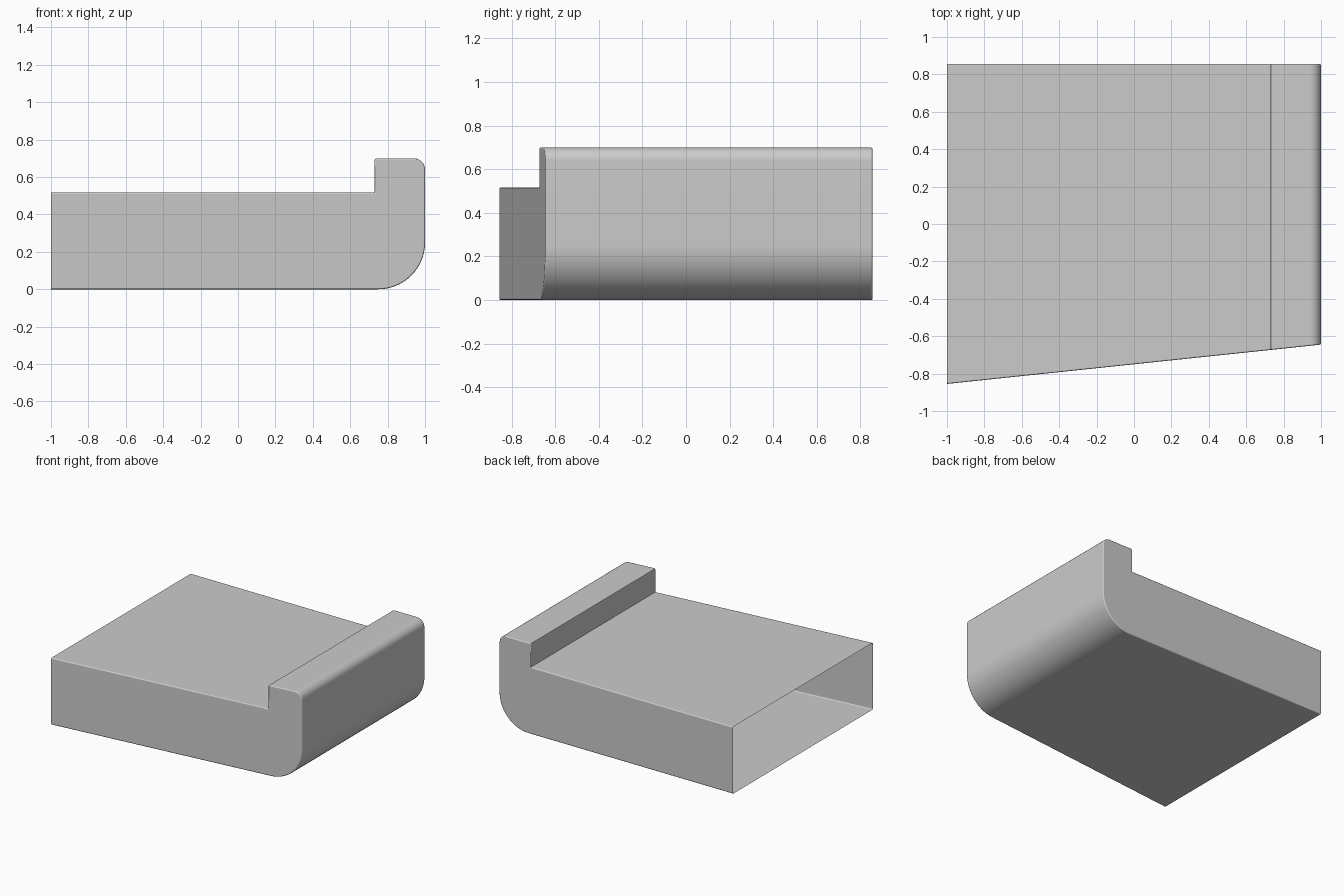
import bpy, bmesh, math

if "Cube" in bpy.data.objects:
    bpy.data.objects.remove(bpy.data.objects["Cube"])


def arc(cx, cz, r, a0, a1, n):
    """Points of a rounded corner in the xz plane."""
    return [(cx + r * math.cos(math.radians(a0 + (a1 - a0) * i / n)),
             cz + r * math.sin(math.radians(a0 + (a1 - a0) * i / n)))
            for i in range(n + 1)]


def front_y(x):
    """Tapered front side."""
    return -0.855 + 0.105 * (x + 1)


# Side profile: flat floor, big rounded toe, raised lip, flat top
profile = [(-1, 0)]
profile += arc(0.75, 0.25, 0.25, -90, 0, 14)
profile += arc(0.94, 0.64, 0.06, 0, 90, 6)
profile += arc(0.74, 0.69, 0.01, 90, 180, 2)
profile += [(0.73, 0.517), (-1, 0.517)]

bm = bmesh.new()
front = [bm.verts.new((x, front_y(x), z)) for x, z in profile]
back = [bm.verts.new((x, 0.855, z)) for x, z in profile]
caps = [bm.faces.new(front), bm.faces.new(back[::-1])]

# Skin between the two sides; the x = -1 end stays open
for i in range(len(profile) - 1):
    bm.faces.new((front[i + 1], front[i], back[i], back[i + 1]))
bmesh.ops.recalc_face_normals(bm, faces=bm.faces)

# Small rounding along both side rims
rim = [e for f in caps for e in f.edges if not e.is_boundary]
bmesh.ops.bevel(bm, geom=rim, offset=0.008, offset_type='OFFSET', segments=3,
                profile=0.5, affect='EDGES', clamp_overlap=True)

mesh = bpy.data.meshes.new("open_shell_with_lip")
bm.to_mesh(mesh)
bm.free()
obj = bpy.data.objects.new("open_shell_with_lip", mesh)
bpy.context.collection.objects.link(obj)

# Smooth curves, flat broad faces
bpy.context.view_layer.objects.active = obj
obj.select_set(True)
bpy.ops.object.shade_smooth_by_angle(angle=math.radians(40))
weighted = obj.modifiers.new("even_shading", 'WEIGHTED_NORMAL')
weighted.keep_sharp = True
